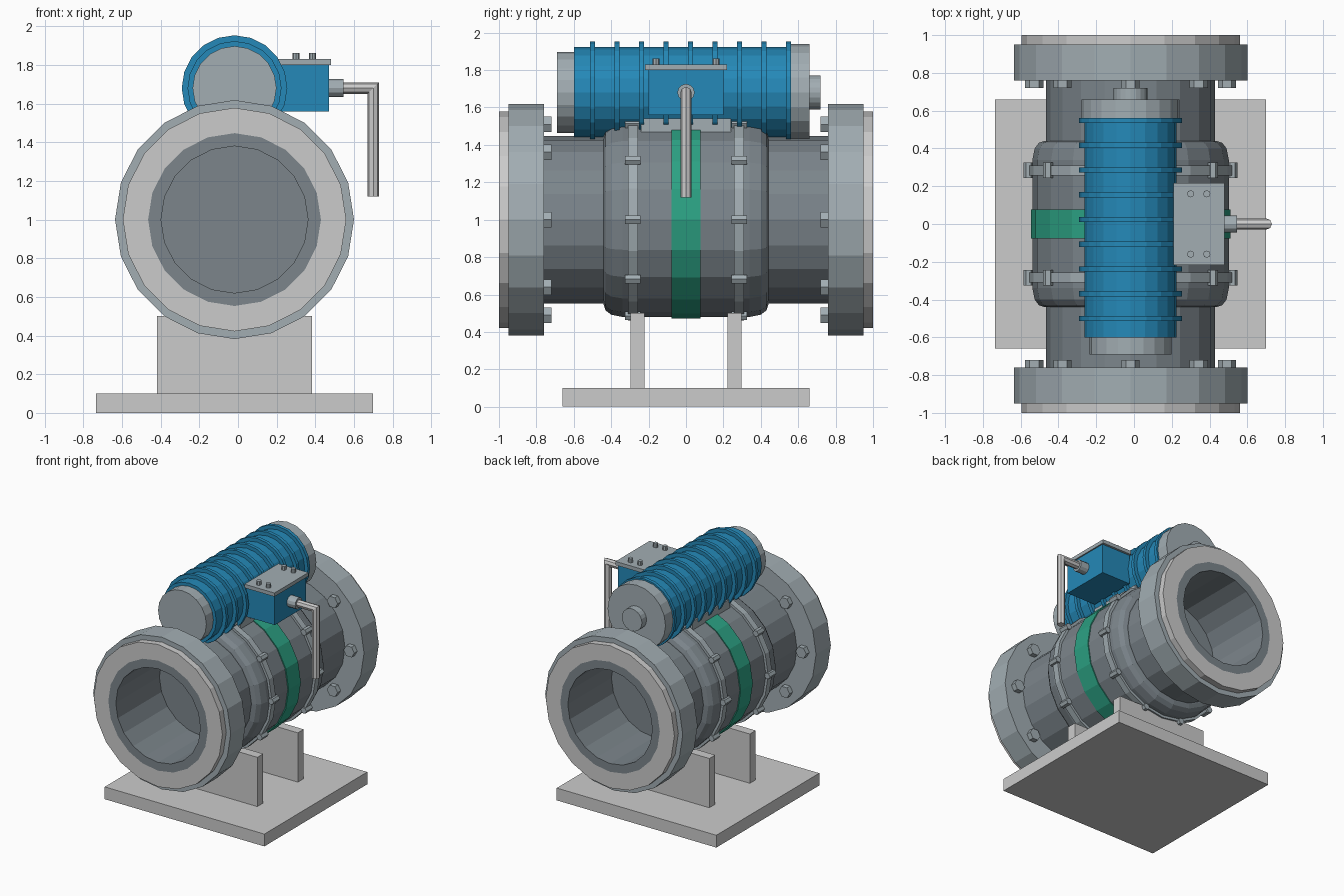
import bpy, bmesh
from math import cos, sin, pi, radians
from mathutils import Matrix

if "Cube" in bpy.data.objects:
    bpy.data.objects.remove(bpy.data.objects["Cube"])

CX = -0.018           # centre line of the valve
PIPE_Z, ACT_Z = 1.0, 1.68


def mat(name, rgb):
    m = bpy.data.materials.new(name)
    m.diffuse_color = (*rgb, 1)
    m.use_nodes = True
    m.node_tree.nodes["Principled BSDF"].inputs["Base Color"].default_value = m.diffuse_color
    return m


BLUE = mat("blue_paint", (0.018, 0.25, 0.48))
GREEN = mat("green_band", (0.025, 0.36, 0.23))
DARK = mat("dark_steel", (0.20, 0.235, 0.26))
STEEL = mat("light_steel", (0.36, 0.42, 0.45))


def finish(bm, name, material):
    bmesh.ops.recalc_face_normals(bm, faces=bm.faces)
    me = bpy.data.meshes.new(name)
    bm.to_mesh(me)
    bm.free()
    ob = bpy.data.objects.new(name, me)
    bpy.context.collection.objects.link(ob)
    if material:
        me.materials.append(material)
    return ob


def spin(bm, profile, centre, sides=20, tube=False):
    """Turn (radius, y) points around a y-parallel axis; tube joins last to first."""
    x, z = centre
    rings = [[bm.verts.new((x + r * cos(2 * pi * i / sides), y, z + r * sin(2 * pi * i / sides)))
              for i in range(sides)] for r, y in profile]
    pairs = list(zip(rings, rings[1:]))
    if tube:
        pairs.append((rings[-1], rings[0]))
    else:
        bm.faces.new(rings[0])
        bm.faces.new(rings[-1])
    for a, b in pairs:
        for i in range(sides):
            j = (i + 1) % sides
            bm.faces.new((a[i], a[j], b[j], b[i]))


def turned(name, profile, z, material=None, tube=False):
    bm = bmesh.new()
    spin(bm, profile, (CX, z), tube=tube)
    return finish(bm, name, material)


def box(name, x, y, z, material=None):
    bm = bmesh.new()
    lo, hi = zip(x, y, z)
    size = [b - a for a, b in zip(lo, hi)]
    mid = [(a + b) / 2 for a, b in zip(lo, hi)]
    bmesh.ops.create_cube(bm, size=1, matrix=Matrix.Translation(mid) @ Matrix.Diagonal((*size, 1)))
    return finish(bm, name, material)


def bolt_circle(name, count, circle_r, bolt_r, y0, y1, material):
    bm = bmesh.new()
    for k in range(count):
        a = 2 * pi * k / count
        c = (CX + circle_r * cos(a), PIPE_Z + circle_r * sin(a))
        spin(bm, [(bolt_r, y0), (bolt_r, y1)], c, sides=6)
    return finish(bm, name, material)


# Base plate and the two saddle supports
box("base_plate", (CX - 0.717, CX + 0.717), (-0.66, 0.66), (0, 0.1))
for s, side in ((-1, "front"), (1, "rear")):
    y = s * 0.26
    box(f"{side}_support", (CX - 0.4, CX + 0.4), (y - 0.0375, y + 0.0375), (0.1, 0.5))

# Valve body with rounded shoulders, closed inside the bore
half = [(0.455, 0.44), (0.485, 0.43), (0.508, 0.40), (0.52, 0.34)]
turned("valve_body", [(r, -y) for r, y in half] + [(r, y) for r, y in reversed(half)], PIPE_Z, DARK)
turned("green_band", [(0.528, -0.078), (0.528, 0.078)], PIPE_Z, GREEN)

# Pipe ends, flanges, clamp rings and bolts, front and rear
for s, side in ((-1, "front"), (1, "rear")):
    def ring(name, ri, ro, y0, y1, material=None):
        turned(f"{side}_{name}", [(ri, s * y0), (ro, s * y0), (ro, s * y1), (ri, s * y1)],
               PIPE_Z, material, tube=True)
    ring("pipe", 0.38, 0.447, 0.43, 1.0, DARK)
    ring("flange", 0.44, 0.618, 0.76, 0.95, STEEL)
    ring("raised_face", 0.447, 0.578, 0.94, 1.0)
    ring("clamp_ring", 0.50, 0.54, 0.257, 0.31, STEEL)
    bolt_circle(f"{side}_flange_bolts", 8, 0.51, 0.048, s * 0.72, s * 0.77, STEEL)
    bolt_circle(f"{side}_clamp_bolts", 10, 0.54, 0.026, s * 0.243, s * 0.325, STEEL)

# Actuator cylinder with cooling fins and end caps
box("actuator_mount", (CX - 0.21, CX + 0.21), (-0.24, 0.24), (1.45, 1.54), STEEL)
turned("actuator_cylinder", [(0.243, -0.6), (0.243, 0.65)], ACT_Z, BLUE)
for k in range(9):
    y = -0.5 + k * 0.131
    turned(f"actuator_fin_{k + 1}", [(0.23, y - 0.014), (0.273, y - 0.014), (0.273, y + 0.014), (0.23, y + 0.014)],
           ACT_Z, BLUE, tube=True)
turned("actuator_front_cap", [(0.217, -0.69), (0.217, -0.59)], ACT_Z, STEEL)
turned("actuator_rear_cap", [(0.26, 0.56), (0.26, 0.66)], ACT_Z, STEEL)
turned("actuator_rear_hub", [(0.09, 0.655), (0.09, 0.72)], ACT_Z, STEEL)

# Gearbox with lid and four screws
box("gearbox", (0.21, 0.47), (-0.2, 0.2), (1.56, 1.80), BLUE)
box("gearbox_lid", (0.21, 0.48), (-0.218, 0.218), (1.80, 1.83), STEEL)
bm = bmesh.new()
for x in (0.30, 0.385):
    for y in (-0.16, 0.16):
        bmesh.ops.create_cone(bm, cap_ends=True, segments=8, radius1=0.019, radius2=0.019, depth=0.035,
                              matrix=Matrix.Translation((x, y, 1.845)))
finish(bm, "lid_screws", STEEL)

# Handle boss and bent hand lever
bm = bmesh.new()
bmesh.ops.create_cone(bm, cap_ends=True, segments=12, radius1=0.046, radius2=0.046, depth=0.085,
                      matrix=Matrix.Translation((0.503, 0, ACT_Z)) @ Matrix.Rotation(radians(90), 4, 'Y'))
finish(bm, "lever_boss", STEEL)
bm = bmesh.new()
rings = []
for k in range(3):
    loop = []
    for i in range(8):
        u, v = 0.03 * cos(pi * i / 4), 0.03 * sin(pi * i / 4)
        # start section, mitred corner section, end section
        loop.append(bm.verts.new([(0.5, v, ACT_Z + u), (0.70 + u, v, ACT_Z + u), (0.70 + u, v, 1.12)][k]))
    rings.append(loop)
for a, b in zip(rings, rings[1:]):
    for i in range(8):
        j = (i + 1) % 8
        bm.faces.new((a[i], a[j], b[j], b[i]))
bm.faces.new(rings[0])
bm.faces.new(rings[-1])
finish(bm, "hand_lever", None)
